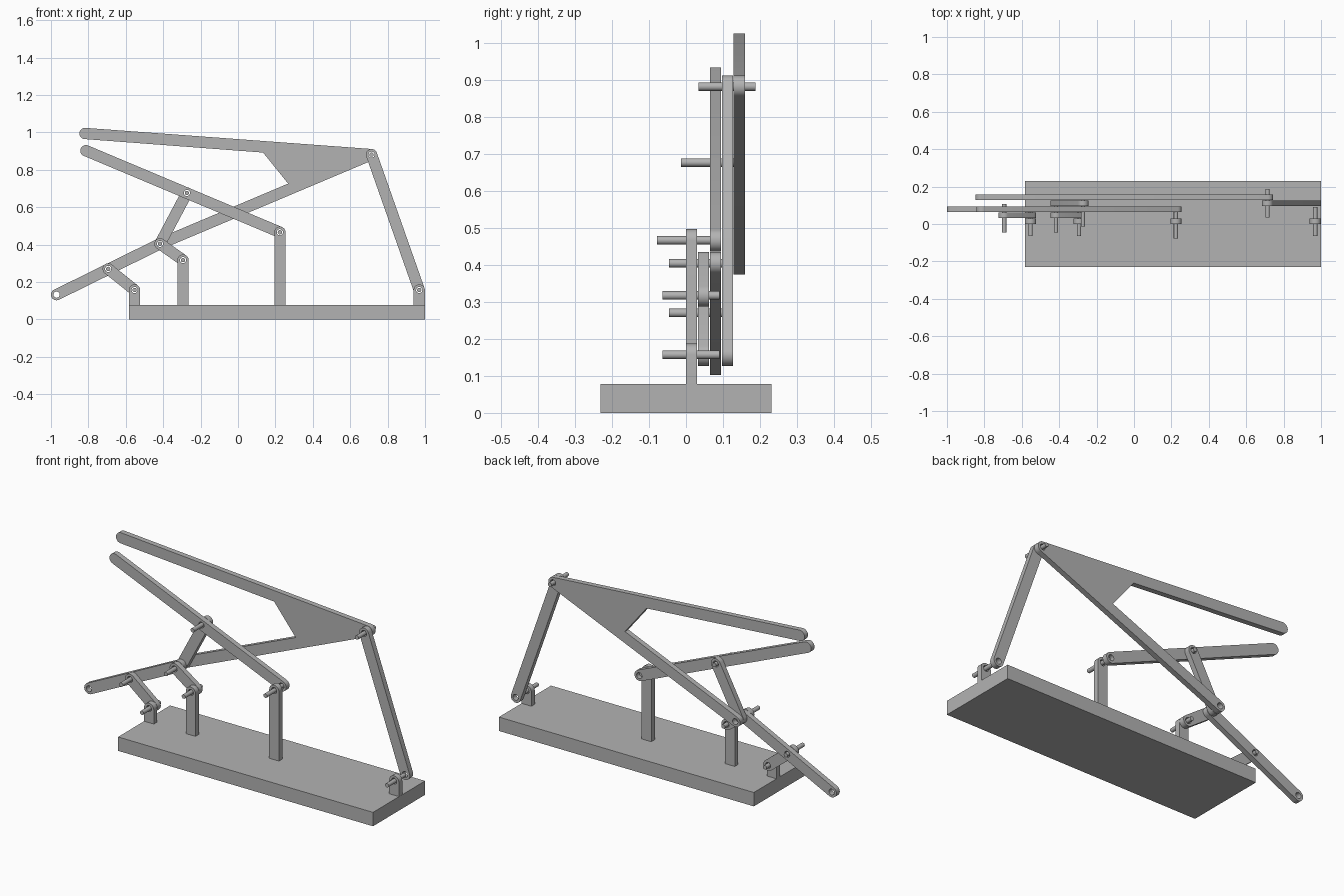
import bpy, bmesh
from math import sin, cos, pi, atan2
from mathutils import Matrix

cube = bpy.data.objects.get("Cube")
if cube:
    bpy.data.objects.remove(cube, do_unlink=True)

R = 0.03         # half width of every bar
HOLE = 0.0165    # pin hole radius
PIN = 0.0115     # pin radius
THICK = 0.03     # plate thickness
PITCH = 0.0322   # spacing of the stacked layers
BASE_TOP = 0.078

grey = bpy.data.materials.new("plain grey")
grey.use_nodes = True
grey.diffuse_color = (0.45, 0.45, 0.45, 1)
grey.node_tree.nodes["Principled BSDF"].inputs["Base Color"].default_value = (0.45, 0.45, 0.45, 1)


def arc(p, start, end, r=R, n=16):
    return [(p[0] + r * cos(start + (end - start) * i / n),
             p[1] + r * sin(start + (end - start) * i / n)) for i in range(n + 1)]


def heading(p, q):
    return atan2(q[1] - p[1], q[0] - p[0])


def finish(name, mesh):
    mesh.materials.clear()
    mesh.materials.append(grey)
    obj = bpy.data.objects.new(name, mesh)
    bpy.context.collection.objects.link(obj)
    bpy.ops.object.select_all(action='DESELECT')
    obj.select_set(True)
    bpy.context.view_layer.objects.active = obj
    bpy.ops.object.shade_smooth_by_angle(angle=0.6)
    return obj


def plate(name, outline, holes, y0, thick=THICK):
    """Extrude an x-z outline with round holes, from y0 towards the back."""
    curve = bpy.data.curves.new(name, 'CURVE')
    curve.dimensions = '2D'
    curve.fill_mode = 'BOTH'
    curve.extrude = thick / 2
    for loop in [outline] + [arc(h, 0, 2 * pi, HOLE, 24)[:-1] for h in holes]:
        spline = curve.splines.new('POLY')
        spline.points.add(len(loop) - 1)
        for point, (x, z) in zip(spline.points, loop):
            point.co = (x, z, 0, 1)
        spline.use_cyclic_u = True
    temp = bpy.data.objects.new(name + " outline", curve)
    bpy.context.collection.objects.link(temp)
    bpy.context.view_layer.update()
    mesh = bpy.data.meshes.new_from_object(temp.evaluated_get(bpy.context.evaluated_depsgraph_get()))
    bpy.data.objects.remove(temp, do_unlink=True)
    bm = bmesh.new()
    bm.from_mesh(mesh)
    bmesh.ops.remove_doubles(bm, verts=bm.verts, dist=1e-5)
    bm.transform(Matrix.Translation((0, y0 + thick / 2, 0)) @ Matrix.Rotation(pi / 2, 4, 'X'))
    bmesh.ops.recalc_face_normals(bm, faces=bm.faces)
    bm.to_mesh(mesh)
    bm.free()
    mesh.name = name
    return finish(name, mesh)


def bar(name, p, q, holes, layer):
    a = heading(p, q)
    outline = arc(p, a + pi / 2, a + 3 * pi / 2) + arc(q, a - pi / 2, a + pi / 2)
    plate(name, outline, holes, layer * PITCH)


def post(name, p):
    outline = [(p[0] - R, BASE_TOP), (p[0] + R, BASE_TOP)] + arc(p, 0, pi)
    plate(name, outline, [p], 0)


def pin(name, p, y0, length=0.154):
    bm = bmesh.new()
    place = Matrix.Translation((p[0], y0 + length / 2, p[1])) @ Matrix.Rotation(pi / 2, 4, 'X')
    bmesh.ops.create_cone(bm, cap_ends=True, segments=24, radius1=PIN, radius2=PIN,
                          depth=length, matrix=place)
    mesh = bpy.data.meshes.new(name)
    bm.to_mesh(mesh)
    bm.free()
    finish(name, mesh)


# Pivot points (x, z)
rear_foot, rear_joint, tip = (-0.553, 0.157), (-0.694, 0.27), (-0.97, 0.132)
elbow, short_foot = (-0.417, 0.404), (-0.294, 0.317)
lever_joint, tall_foot, lever_end = (-0.273, 0.676), (0.224, 0.466), (-0.813, 0.902)
apex, front_foot, arm_end = (0.714, 0.881), (0.969, 0.157), (-0.818, 0.994)

# Base slab
plate("base", [(-0.583, 0), (1, 0), (1, BASE_TOP), (-0.583, BASE_TOP)], [], -0.231, 0.462)

# Upright posts
post("end_post_left", front_foot)
post("tall_post", tall_foot)
post("short_post", short_foot)
post("end_post_right", rear_foot)

# Links and levers, layer by layer
bar("lower_link", rear_foot, rear_joint, [rear_foot, rear_joint], 1)
bar("elbow_link", short_foot, elbow, [short_foot, elbow], 1)
bar("tip_bar", tip, elbow, [tip, rear_joint, elbow], 2)
bar("lever", lever_end, tall_foot, [lever_joint, tall_foot], 2)
bar("connecting_link", elbow, lever_joint, [elbow, lever_joint], 3)
bar("long_link", apex, front_foot, [apex, front_foot], 3)

# Forked arm with a filled corner
a, b = heading(elbow, apex), heading(arm_end, apex)
fork = (arc(elbow, a + pi / 2, a + 3 * pi / 2) + arc(apex, a - pi / 2, b + pi / 2)
        + arc(arm_end, b + pi / 2, b + 3 * pi / 2) + [(0.134, 0.892), (0.268, 0.726)])
plate("forked_arm", fork, [elbow, apex], 4 * PITCH)

# Pins
for name, p, y0 in (("rear_foot", rear_foot, -0.063), ("short_foot", short_foot, -0.063),
                    ("front_foot", front_foot, -0.063), ("tall_foot", tall_foot, -0.078),
                    ("rear_joint", rear_joint, -0.046), ("elbow", elbow, -0.046),
                    ("lever_joint", lever_joint, -0.014), ("apex", apex, 0.034)):
    pin(name + "_pin", p, y0)
